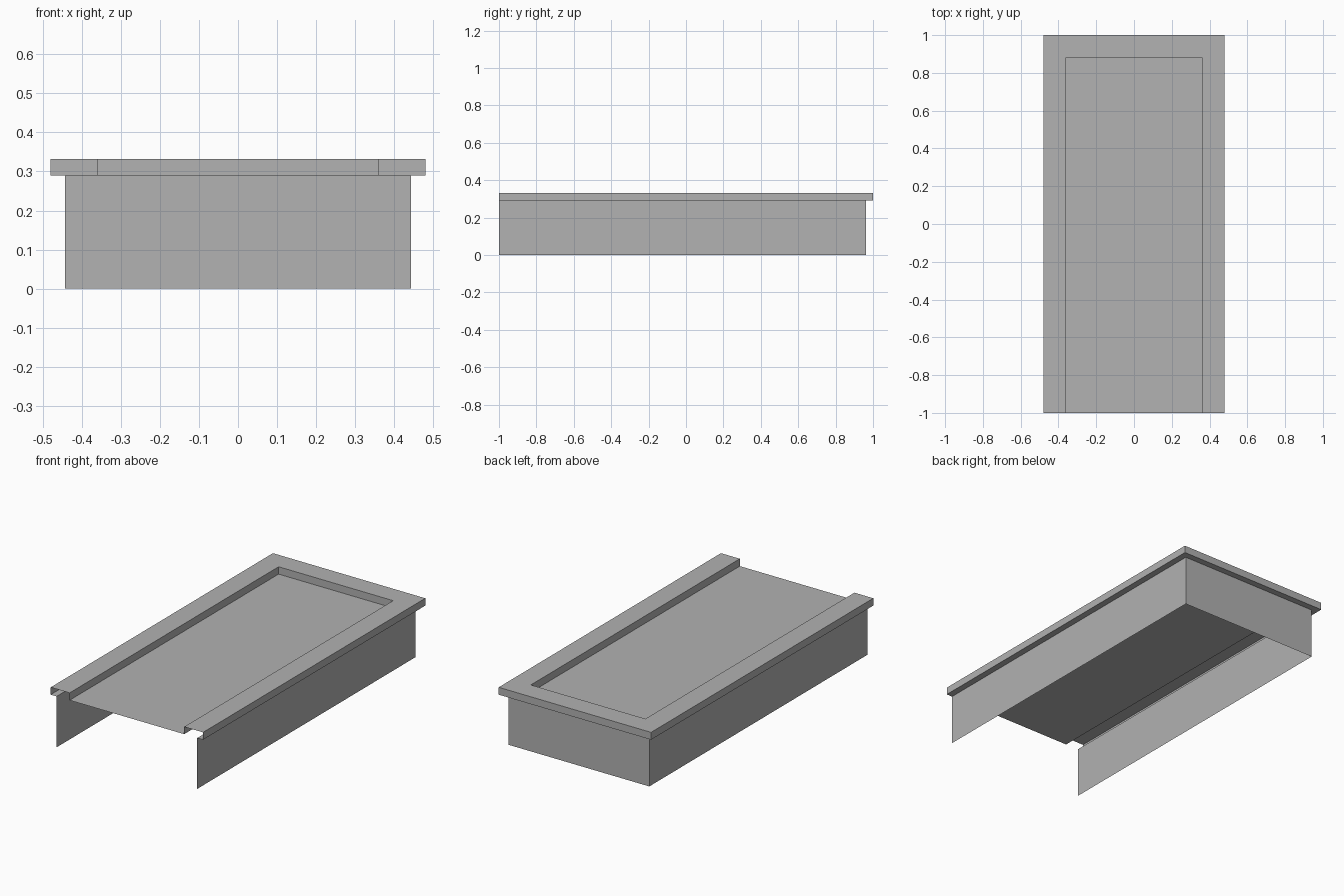
import bpy
import bmesh

cube = bpy.data.objects.get("Cube")
if cube:
    bpy.data.objects.remove(cube, do_unlink=True)

# Overall shape
HALF_WIDTH, HALF_LENGTH = 0.48, 1.0
TOP, LEDGE = 0.332, 0.29
RIM_WIDTH, WALL_INSET = 0.119, 0.037

grey = bpy.data.materials.new("plain grey")
grey.use_nodes = True
colour = (0.445, 0.445, 0.445, 1)
grey.diffuse_color = colour
grey.node_tree.nodes["Principled BSDF"].inputs["Base Color"].default_value = colour


def u_path(inset, z):
    """Open-fronted U outline, inset from the outer edge on three sides."""
    x, back = HALF_WIDTH - inset, HALF_LENGTH - inset
    return [(-x, -HALF_LENGTH, z), (-x, back, z), (x, back, z), (x, -HALF_LENGTH, z)]


def add_part(name, build):
    bm = bmesh.new()
    build(bm)
    mesh = bpy.data.meshes.new(name)
    bm.to_mesh(mesh)
    bm.free()
    mesh.materials.append(grey)
    bpy.context.collection.objects.link(bpy.data.objects.new(name, mesh))


def sweep(profile):
    """Sweep an (inset, z) profile along the U outline with mitred corners."""
    def build(bm):
        rings = [[bm.verts.new(p) for p in u_path(*point)] for point in profile]
        for a, b in zip(rings, rings[1:]):
            for k in range(len(a) - 1):
                bm.faces.new((a[k], a[k + 1], b[k + 1], b[k]))
    return build


def panel(bm):
    bm.faces.new([bm.verts.new(p) for p in reversed(u_path(RIM_WIDTH, LEDGE))])


# Hollow raised rim with an underside ledge
add_part("raised_rim", sweep([(RIM_WIDTH, LEDGE), (RIM_WIDTH, TOP), (0, TOP),
                              (0, LEDGE), (WALL_INSET, LEDGE)]))
# Thin skirt on the two sides and the back
add_part("skirt_walls", sweep([(WALL_INSET, LEDGE), (WALL_INSET, 0)]))
# Sunken top sheet
add_part("sunken_panel", panel)
